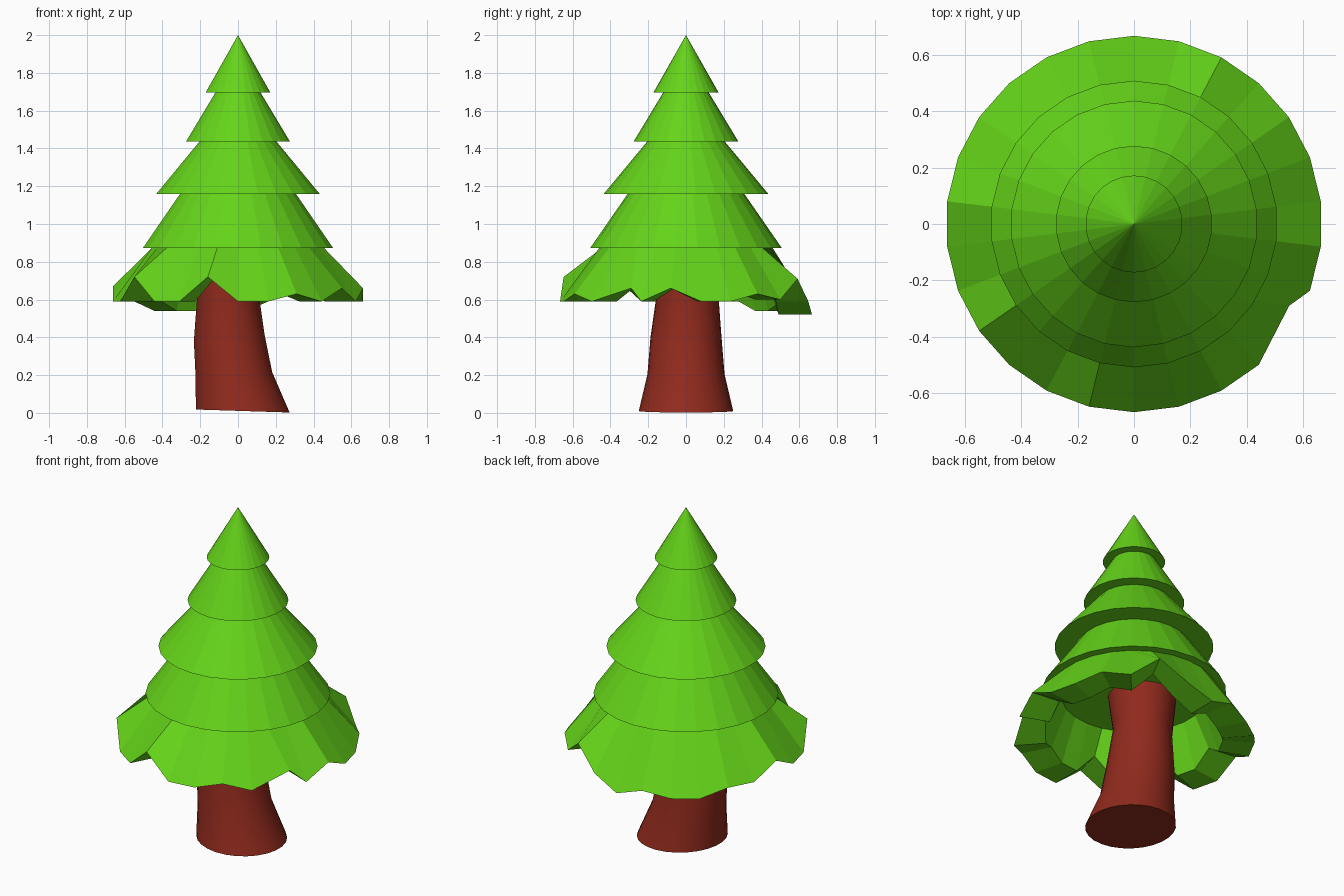
import bpy, bmesh
from math import cos, sin, radians, tau

if "Cube" in bpy.data.objects:
    bpy.data.objects.remove(bpy.data.objects["Cube"])

SIDES = 26


def material(name, color):
    m = bpy.data.materials.new(name)
    m.diffuse_color = color
    m.use_nodes = True
    m.node_tree.nodes["Principled BSDF"].inputs["Base Color"].default_value = m.diffuse_color
    return m


def build(name, rings, mat, tip=None, cap_first=False):
    """Skin consecutive rings of points; optional apex on the first ring, cap on the last."""
    bm = bmesh.new()
    loops = [[bm.verts.new(p) for p in ring] for ring in rings]
    for a, b in zip(loops, loops[1:]):
        for i in range(SIDES):
            j = (i + 1) % SIDES
            bm.faces.new((a[i], b[i], b[j], a[j]))
    if tip:
        apex = bm.verts.new(tip)
        for i in range(SIDES):
            bm.faces.new((apex, loops[0][i], loops[0][(i + 1) % SIDES]))
    if cap_first:
        bm.faces.new(loops[0])
    bm.faces.new(loops[-1])
    bmesh.ops.recalc_face_normals(bm, faces=bm.faces)
    me = bpy.data.meshes.new(name)
    bm.to_mesh(me)
    bm.free()
    me.materials.append(mat)
    ob = bpy.data.objects.new(name, me)
    bpy.context.collection.objects.link(ob)
    return ob


def angle(k):
    return radians(90) + tau * k / SIDES


def ring(r, z, cx=0, cy=0, tilt=0):
    return [(cx + r * cos(angle(k)), cy + r * sin(angle(k)), z + tilt * cos(angle(k)))
            for k in range(SIDES)]


# Foliage: stepped tiers, from the tip downwards
tiers = [(0.172, 1.697), (0.12, 1.697), (0.277, 1.437), (0.205, 1.437),
         (0.437, 1.158), (0.31, 1.158), (0.508, 0.872), (0.46, 0.872)]
rings = [ring(r, z) for r, z in tiers]

# Ragged hem of the lowest tier: height of each rim corner, from the back anticlockwise
hem = [0.52, 0.57, 0.54, 0.54, 0.59, 0.59, 0.67, 0.59, 0.59, 0.72, 0.59, 0.59, 0.72,
       0.59, 0.59, 0.63, 0.59, 0.66, 0.59, 0.66, 0.59, 0.59, 0.63, 0.60, 0.71, 0.59]
for radius in (0.667, 0.49):
    rim = [(radius * cos(angle(k)), radius * sin(angle(k)), z) for k, z in enumerate(hem)]
    if radius > 0.6:
        rim[17] = (0.55, -0.29, 0.66)
    rings.append(rim)
rings.append(ring(0.40, 0.85))  # hollow underside
build("foliage", rings, material("leaf_green", (0.13, 0.66, 0.01, 1)), tip=(0, 0, 2))

# Trunk: bent, flared at the foot and again under the foliage
trunk_rings = [ring(0.25, 0.01, 0.025, 0, -0.008), ring(0.204, 0.205, -0.022, 0, 0.012),
               ring(0.188, 0.40, -0.047, 0, 0.02), ring(0.163, 0.63, -0.055, 0.008, 0.02),
               ring(0.19, 0.87, -0.05, 0.01)]
trunk = build("trunk", trunk_rings, material("bark", (0.28, 0.023, 0.012, 1)), cap_first=True)
bpy.context.view_layer.objects.active = trunk
trunk.select_set(True)
bpy.ops.object.shade_smooth_by_angle(angle=radians(30))
